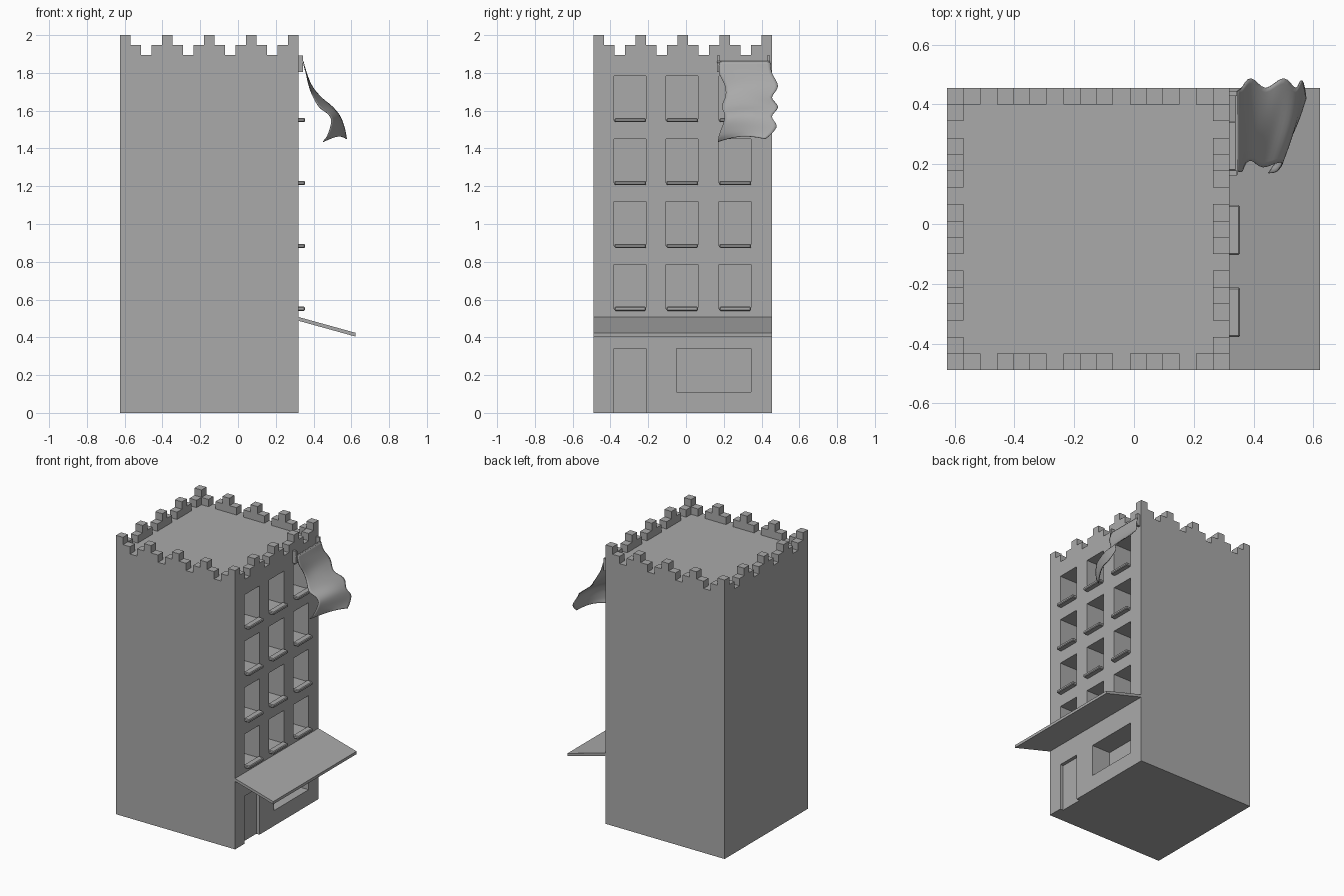
import bpy, bmesh, math
from mathutils import Vector, Matrix

if "Cube" in bpy.data.objects:
    bpy.data.objects.remove(bpy.data.objects["Cube"], do_unlink=True)

grey = bpy.data.materials.new("plain_grey")
grey.use_nodes = True
COLOUR = (0.4, 0.4, 0.4, 1)
grey.diffuse_color = COLOUR
grey.node_tree.nodes["Principled BSDF"].inputs["Base Color"].default_value = COLOUR


def add_box(bm, lo, hi):
    """Add a box between two opposite corners."""
    lo, hi = Vector(lo), Vector(hi)
    place = Matrix.Translation((lo + hi) / 2) @ Matrix.Diagonal((*(hi - lo), 1))
    bmesh.ops.create_cube(bm, size=1, matrix=place)


def finish(bm, name):
    bmesh.ops.recalc_face_normals(bm, faces=bm.faces)
    mesh = bpy.data.meshes.new(name)
    bm.to_mesh(mesh)
    bm.free()
    mesh.materials.append(grey)
    obj = bpy.data.objects.new(name, mesh)
    bpy.context.scene.collection.objects.link(obj)
    return obj


def boxes(name, corners):
    bm = bmesh.new()
    for lo, hi in corners:
        add_box(bm, lo, hi)
    return finish(bm, name)


# Overall sizes
X0, X1 = -0.625, 0.319
Y0, Y1 = -0.489, 0.455
ROOF = 1.895
WIN_W = 0.169
COLUMNS = [-0.381, -0.106, 0.175]
ROWS = [0.54 + 0.333 * i for i in range(4)]

# Tower block with recessed windows, shop window and door
tower = boxes("tower", [((X0, Y0, 0), (X1, Y1, ROOF))])
openings = [((X1 - 0.15, y, z + 0.01), (X1 + 0.1, y + WIN_W, z + 0.245))
            for y in COLUMNS for z in ROWS]
openings.append(((X1 - 0.15, -0.05, 0.11), (X1 + 0.1, 0.344, 0.34)))
openings.append(((X1 - 0.025, COLUMNS[0], -0.1), (X1 + 0.1, COLUMNS[0] + WIN_W, 0.34)))
cutter = boxes("opening_cutter", openings)
cutter.hide_render = True
cutter.hide_set(True)
cutter.display_type = 'WIRE'
cut = tower.modifiers.new("openings", 'BOOLEAN')
cut.operation = 'DIFFERENCE'
cut.solver = 'EXACT'
cut.object = cutter

# Stepped battlements around the roof edge
N = 17
U = (X1 - X0) / N
STEP = {0: 0.105, 1: 0.0525, 2: 0, 3: 0.0525}
cells = []
for i in range(N):
    for j in range(N):
        height = STEP[(i + j) % 4]
        if height and (i in (0, N - 1) or j in (0, N - 1)):
            x, y = X0 + i * U, Y0 + j * U
            cells.append(((x, y, ROOF), (x + U, y + U, ROOF + height)))
boxes("battlements", cells)

# Window sills
sills = boxes("window_sills", [((X1 - 0.01, y + 0.003, z), (X1 + 0.036, y + WIN_W, z + 0.022))
                               for y in COLUMNS for z in ROWS])
soft = sills.modifiers.new("edges", 'BEVEL')
soft.width = 0.005
soft.segments = 1

# Sloping awning
bm = bmesh.new()
profile = [(X1, 0.508), (0.622, 0.424), (0.622, 0.404), (X1, 0.488)]
side = bm.faces.new([bm.verts.new((x, Y0, z)) for x, z in profile])
extruded = bmesh.ops.extrude_face_region(bm, geom=[side])
bmesh.ops.translate(bm, vec=(0, Y1 - Y0, 0),
                    verts=[v for v in extruded["geom"] if isinstance(v, bmesh.types.BMVert)])
finish(bm, "awning")

# Flag brackets and rod
boxes("flag_brackets", [((X1 - 0.005, y, 1.805), (X1 + 0.026, y + 0.016, 1.893))
                        for y in (0.163, 0.428)])
bm = bmesh.new()
bmesh.ops.create_cone(bm, cap_ends=True, segments=12, radius1=0.005, radius2=0.005, depth=0.28,
                      matrix=Matrix.Translation((0.343, 0.305, 1.858)) @ Matrix.Rotation(math.pi / 2, 4, 'X'))
finish(bm, "flag_rod")

# Billowing flag, spread between its two wavy side edges
near = [(.345, .178, 1.86), (.36, .175, 1.8), (.375, .205, 1.735), (.395, .21, 1.68), (.43, .19, 1.62),
        (.48, .205, 1.58), (.495, .2, 1.54), (.475, .175, 1.47), (.45, .17, 1.435)]
far = [(.345, .445, 1.86), (.36, .455, 1.8), (.39, .487, 1.73), (.44, .455, 1.67), (.5, .487, 1.62),
       (.54, .455, 1.57), (.56, .48, 1.52), (.57, .455, 1.48), (.575, .42, 1.45)]


def smooth_path(points, steps):
    """Sample a Catmull-Rom curve through the points."""
    pts = [Vector(p) for p in points]
    pts = [2 * pts[0] - pts[1]] + pts + [2 * pts[-1] - pts[-2]]
    out = []
    for a, b, c, d in zip(pts, pts[1:], pts[2:], pts[3:]):
        for k in range(steps):
            t = k / steps
            out.append(b + (c - a) * t / 2 + (a - 2.5 * b + 2 * c - d / 2) * t * t
                       + (1.5 * (b - c) + (d - a) / 2) * t ** 3)
    return out + [pts[-2]]


bm = bmesh.new()
left, right = smooth_path(near, 4), smooth_path(far, 4)
ACROSS = 16
grid = []
for r, (a, b) in enumerate(zip(left, right)):
    drop = r / (len(left) - 1)
    row = []
    for c in range(ACROSS + 1):
        t = c / ACROSS
        p = a.lerp(b, t)
        belly = math.sin(math.pi * t) * drop
        row.append(bm.verts.new(p + Vector((0.015 * belly, 0, 0.02 * belly))))
    grid.append(row)
for top, low in zip(grid, grid[1:]):
    for c in range(ACROSS):
        bm.faces.new((top[c], low[c], low[c + 1], top[c + 1]))
for f in bm.faces:
    f.smooth = True
flag = finish(bm, "flag")
cloth = flag.modifiers.new("thickness", 'SOLIDIFY')
cloth.thickness = 0.004
cloth.offset = 0
